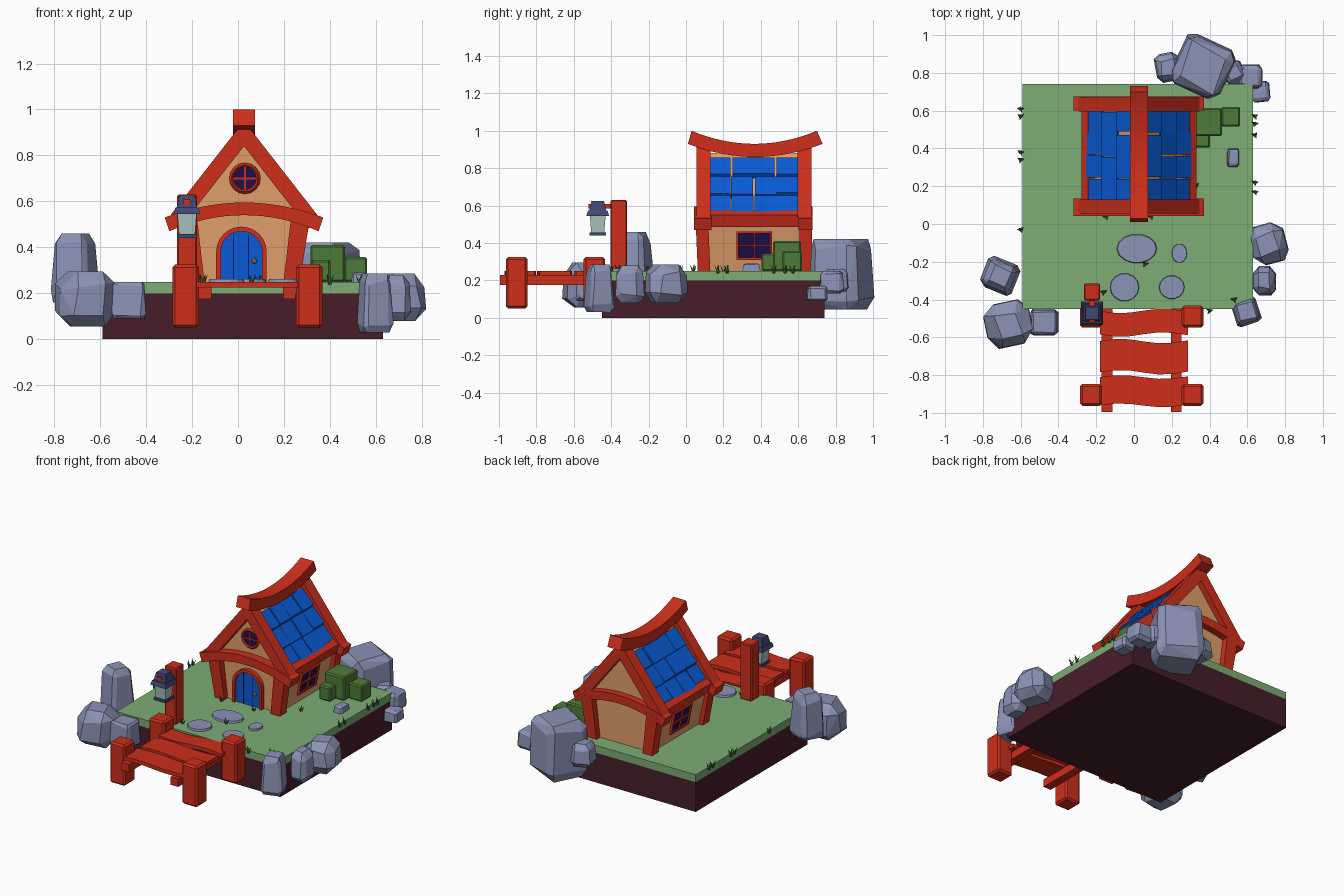
import bpy, bmesh, math, random
from mathutils import Vector, Matrix

if "Cube" in bpy.data.objects:
    bpy.data.objects.remove(bpy.data.objects["Cube"])

random.seed(4)
CX = 0.026  # centre line of the house


def mat(name, r, g, b):
    m = bpy.data.materials.new(name)
    m.diffuse_color = (*[(c / 255) ** 2.2 for c in (r, g, b)], 1)
    m.use_nodes = True
    m.node_tree.nodes["Principled BSDF"].inputs["Base Color"].default_value = m.diffuse_color
    return m


RED = mat("red_wood", 205, 50, 33)
BLUE = mat("blue_paint", 17, 92, 215)
PEACH = mat("plaster", 224, 157, 106)
GRASS = mat("grass", 124, 171, 116)
SOIL = mat("soil", 72, 35, 45)
ROCK = mat("rock", 138, 146, 180)
BUSH = mat("leaves", 80, 122, 60)
GLASS = mat("dark_glass", 36, 22, 78)
IRON = mat("iron", 68, 72, 115)
LAMP = mat("lamp_glass", 170, 196, 190)
GOLD = mat("brass", 205, 160, 50)


def finish(name, bm, material):
    bmesh.ops.recalc_face_normals(bm, faces=bm.faces)
    me = bpy.data.meshes.new(name)
    bm.to_mesh(me)
    bm.free()
    ob = bpy.data.objects.new(name, me)
    me.materials.append(material)
    bpy.context.collection.objects.link(ob)
    return ob


def prism(name, polys, lo, hi, axis, material, warp=None):
    """Extrude 2D outlines along an axis, optionally moving each point by warp."""
    place = {"x": lambda a, b, t: (t, a, b), "y": lambda a, b, t: (a, t, b),
             "z": lambda a, b, t: (a, b, t)}[axis]
    bm = bmesh.new()
    for poly in polys:
        rings = []
        for t in (lo, hi):
            pts = [place(a, b, t) for a, b in poly]
            rings.append([bm.verts.new(warp(*p) if warp else p) for p in pts])
        n = len(poly)
        bm.faces.new(rings[0])
        bm.faces.new(rings[1])
        for i in range(n):
            j = (i + 1) % n
            bm.faces.new((rings[0][i], rings[0][j], rings[1][j], rings[1][i]))
    return finish(name, bm, material)


def rect(a0, b0, a1, b1):
    return [(a0, b0), (a1, b0), (a1, b1), (a0, b1)]


def block(name, x, y, z0, z1, wx, wy, material, top=1.0, bevel=0.0, rot=0.0):
    """Box standing on z0, with optional taper, chamfer and turn."""
    bm = bmesh.new()
    bmesh.ops.create_cube(bm, size=1)
    for v in bm.verts:
        s = top if v.co.z > 0 else 1
        v.co = (v.co.x * wx * s, v.co.y * wy * s, z0 + (v.co.z + .5) * (z1 - z0))
    if bevel:
        bmesh.ops.bevel(bm, geom=bm.edges[:], offset=bevel, segments=1, affect="EDGES")
    bmesh.ops.transform(bm, verts=bm.verts, matrix=Matrix.Translation((x, y, 0)) @ Matrix.Rotation(rot, 4, "Z"))
    return finish(name, bm, material)


def rock(name, x, y, z0, z1, wx, wy, rot=0.0, c=0.7, top=0.8):
    """Chamfered, jittered hull; small c is rounder."""
    bm = bmesh.new()
    R = Matrix.Rotation(math.radians(rot), 3, "Z")
    for i in range(8):
        s = [1 if i >> k & 1 else -1 for k in range(3)]
        for k in range(3):
            p = Vector([s[j] * (1 if j == k else c + random.uniform(-.12, .12)) for j in range(3)])
            f = 1 + (top - 1) * (p.z + 1) / 2
            p = R @ Vector((p.x * wx / 2 * f, p.y * wy / 2 * f, p.z))
            bm.verts.new((x + p.x, y + p.y, (z0 + z1) / 2 + p.z * (z1 - z0) / 2))
    res = bmesh.ops.convex_hull(bm, input=bm.verts)
    bmesh.ops.dissolve_limit(bm, angle_limit=.05, verts=bm.verts, edges=bm.edges)
    return finish(name, bm, ROCK)


# ground
prism("soil_base", [rect(-.59, -.45, .63, .74)], 0, .2, "z", SOIL)
prism("grass_top", [rect(-.59, -.45, .63, .74)], .2, .25, "z", GRASS)

# house body
half = [(.21, .25), (.265, .53), (0, .88)]
prism("house_walls", [[(CX + d, z) for d, z in half] + [(CX - d, z) for d, z in half[1::-1]]], .1, .63, "y", PEACH)

# timber frame on both gables
steps = [i / 8 for i in range(-8, 9)]
arch = ([(CX + .345 * t, .595 - .065 * t * t) for t in steps]
        + [(CX + .325 * t, .54 - .07 * t * t) for t in reversed(steps)])
chevron = [(0, .95), (.32, .54), (.235, .54), (0, .84), (-.235, .54), (-.32, .54)]
for side, lo, hi, lean in (("front", .055, .13, -.012), ("back", .595, .67, .006)):
    prism(side + "_cross_beam", [arch], lo + lean, hi + .005, "y", RED)
    prism(side + "_rafters", [[(CX + d, z) for d, z in chevron]], lo, hi, "y", RED)
    posts = [[(CX + s * d, z) for d, z in ((.172, .25), (.242, .25), (.288, .53), (.205, .53))] for s in (-1, 1)]
    prism(side + "_corner_posts", posts, lo + .008, hi, "y", RED,
          warp=lambda x, y, z: (x, y + lean * (z - .25) / .28, z))
for s, side in ((-1, "left"), (1, "right")):
    prism(side + "_eave_beam", [[(CX + s * d, z) for d, z in ((.22, .485), (.285, .485), (.305, .55), (.27, .575), (.22, .57))]],
          .1, .63, "y", RED)

# sagging ridge beam
ridge = ([(.365 + .335 * t, .93 + .07 * t * t) for t in steps]
         + [(.37 + .36 * t, .86 + .07 * t * t) for t in reversed(steps)])
prism("ridge_beam", [ridge], -.022, .074, "x", RED)

# roof tiles, three rows of four on each slope
for s, side in ((-1, "left"), (1, "right")):
    for r in range(3):
        for k in range(4):
            d0, d1 = .035 + r * .08, .035 + (r + 1) * .08 + .005
            lift = random.uniform(0, .012)
            y0 = .122 + k * .12 + (random.uniform(-.008, .008) if k else 0)
            z0, z1 = .915 - 1.28 * d0 - .012, .915 - 1.28 * d1 + lift
            prism(f"{side}_roof_tile", [[(CX + s * d, z) for d, z in
                  ((d0, z0), (d1, z1), (d1 - .022, z1 - .03), (d0 - .01, z0 - .03))]], y0, y0 + .117, "y", BLUE)

# arched door


def door_arch(r, z0=.25):
    return [(.015 + r, z0)] + [(.015 + r * math.cos(a), .38 + r * math.sin(a))
                               for a in (math.pi * i / 12 for i in range(13))] + [(.015 - r, z0)]


prism("door_frame", [door_arch(.11) + door_arch(.09)[::-1]], .072, .11, "y", RED)
prism("door_panel", [door_arch(.092)], .088, .11, "y", BLUE)
prism("door_grooves", [rect(x - .002, .25, x + .002, .455) for x in (-.02, .045)], .086, .09, "y", GLASS)
bm = bmesh.new()
bmesh.ops.create_icosphere(bm, subdivisions=1, radius=.013, matrix=Matrix.Translation((.072, .078, .34)))
finish("door_knob", bm, GOLD)

# round gable window
prism("round_window_glass", [[(.03 + .058 * math.cos(i * math.pi / 8), .70 + .058 * math.sin(i * math.pi / 8))
                              for i in range(16)]], .088, .11, "y", GLASS)
prism("round_window_bars", [rect(.026, .645, .034, .755), rect(-.025, .696, .085, .704)], .083, .1, "y", RED)
bpy.ops.mesh.primitive_torus_add(major_radius=.058, minor_radius=.01, major_segments=16, minor_segments=4,
                                 location=(.03, .09, .70), rotation=(math.pi / 2, 0, 0))
bpy.context.object.name = "round_window_frame"
bpy.context.object.data.materials.append(RED)

# side windows follow the sloping walls
for s, side in ((-1, "left"), (1, "right")):
    def slope(x, y, z):
        return CX + s * (.21 + .196 * (z - .25) + x), y, z
    prism(side + "_window_glass", [rect(.275, .315, .455, .455)], -.01, .006, "x", GLASS, slope)
    prism(side + "_window_frame", [rect(.27, .31, .46, .322), rect(.27, .45, .46, .462), rect(.27, .31, .282, .462),
          rect(.448, .31, .46, .462), rect(.36, .31, .37, .462), rect(.27, .38, .46, .39)], -.01, .015, "x", RED, slope)

# dock: posts, rails, wavy planks
for x in (-.228, .31):
    for y in (-.905, -.49):
        block("dock_post", x, y, .05, .325, .115, .115, RED, bevel=.012)
for x in (-.143, .223):
    block("dock_rail", x, -.715, .175, .228, .056, .56, RED)
for y0, y1, w in ((-.585, -.45, -.012), (-.785, -.61, .012), (-.96, -.80, .01)):
    xs = [-.18 + .465 * i / 6 for i in range(7)]
    wave = [w * math.sin(i * 1.1) for i in range(7)]
    prism("dock_plank", [[(x, y0 + d) for x, d in zip(xs, wave)] + [(x, y1 - .01 + d) for x, d in zip(xs[::-1], wave[::-1])]],
          .225, .25, "z", RED)

# lantern on its post
block("lantern_post", -.222, -.36, .25, .63, .085, .088, RED, bevel=.006)
block("lantern_arm", -.222, -.45, .585, .608, .03, .14, RED)
block("lantern_cap", -.222, -.472, .572, .625, .09, .09, IRON, top=.75)
block("lantern_roof", -.222, -.472, .545, .574, .118, .122, IRON, top=.85)
block("lantern_glass", -.222, -.472, .455, .546, .07, .07, LAMP, top=1.2)
block("lantern_base", -.222, -.472, .44, .457, .088, .09, IRON)

# boulders: x, y, z0, z1, width, depth, turn, roundness, taper
for b in ((.365, .83, .045, .42, .30, .30, -25, .72, .9), (.18, .83, .15, .30, .14, .16, 10, .6, .8),
          (.53, .80, .14, .26, .12, .13, 30, .6, .8), (.615, .78, .13, .25, .13, .13, 0, .7, .9),
          (.67, .70, .09, .17, .10, .11, 5, .72, .9), (-.71, -.275, .16, .46, .19, .18, -22, .68, .75),
          (-.665, -.53, .055, .295, .25, .24, 12, .5, .95), (-.475, -.52, .09, .25, .15, .14, 0, .78, .9),
          (.595, -.465, .03, .285, .14, .14, 18, .72, .8), (.69, -.30, .08, .28, .13, .16, 0, .55, .85),
          (.71, -.105, .08, .285, .20, .22, 15, .52, .9), (.525, .35, .24, .29, .065, .10, 0, .75, .85)):
    rock("boulder", *b)

# stepping stones
for x, y, rx, ry in ((.015, -.13, .11, .08), (.24, -.155, .042, .053), (-.05, -.335, .08, .077), (.2, -.335, .07, .065)):
    rim = [(x + rx * math.cos(i * math.pi / 7), y + ry * math.sin(i * math.pi / 7)) for i in range(14)]
    prism("stepping_stone", [rim], .24, .263, "z", ROCK,
          warp=lambda px, py, z: (x + (px - x) * (.93 if z > .25 else 1), y + (py - y) * (.93 if z > .25 else 1), z))

# cube bushes
for x, y, z1, wx, wy in ((.39, .54, .41, .15, .15), (.512, .568, .357, .10, .105), (.36, .445, .345, .085, .08)):
    block("bush_cube", x, y, .25, z1, wx, wy, BUSH, bevel=.008)

# grass tufts of three leaning blades
bm = bmesh.new()
for x, y in ((.64, .57), (.64, .53), (.64, .47), (.64, .22), (.64, .17), (-.6, .61), (-.6, .57), (-.6, .38), (-.6, .34),
             (-.6, -.03), (.4, -.46), (.53, -.4), (.06, -.21), (-.16, -.36), (.09, .04), (-.15, .04), (.33, .2)):
    for k in range(3):
        turn = k * 2.1 + random.uniform(0, 1)
        M = (Matrix.Translation((x, y, .242)) @ Matrix.Rotation(turn, 4, "Z") @ Matrix.Rotation(.45, 4, "Y")
             @ Matrix.Diagonal((.5, 1, 1, 1)) @ Matrix.Translation((0, 0, .022)))
        bmesh.ops.create_cone(bm, cap_ends=True, segments=4, radius1=.011, radius2=0, depth=.05, matrix=M)
finish("grass_tufts", bm, BUSH)
